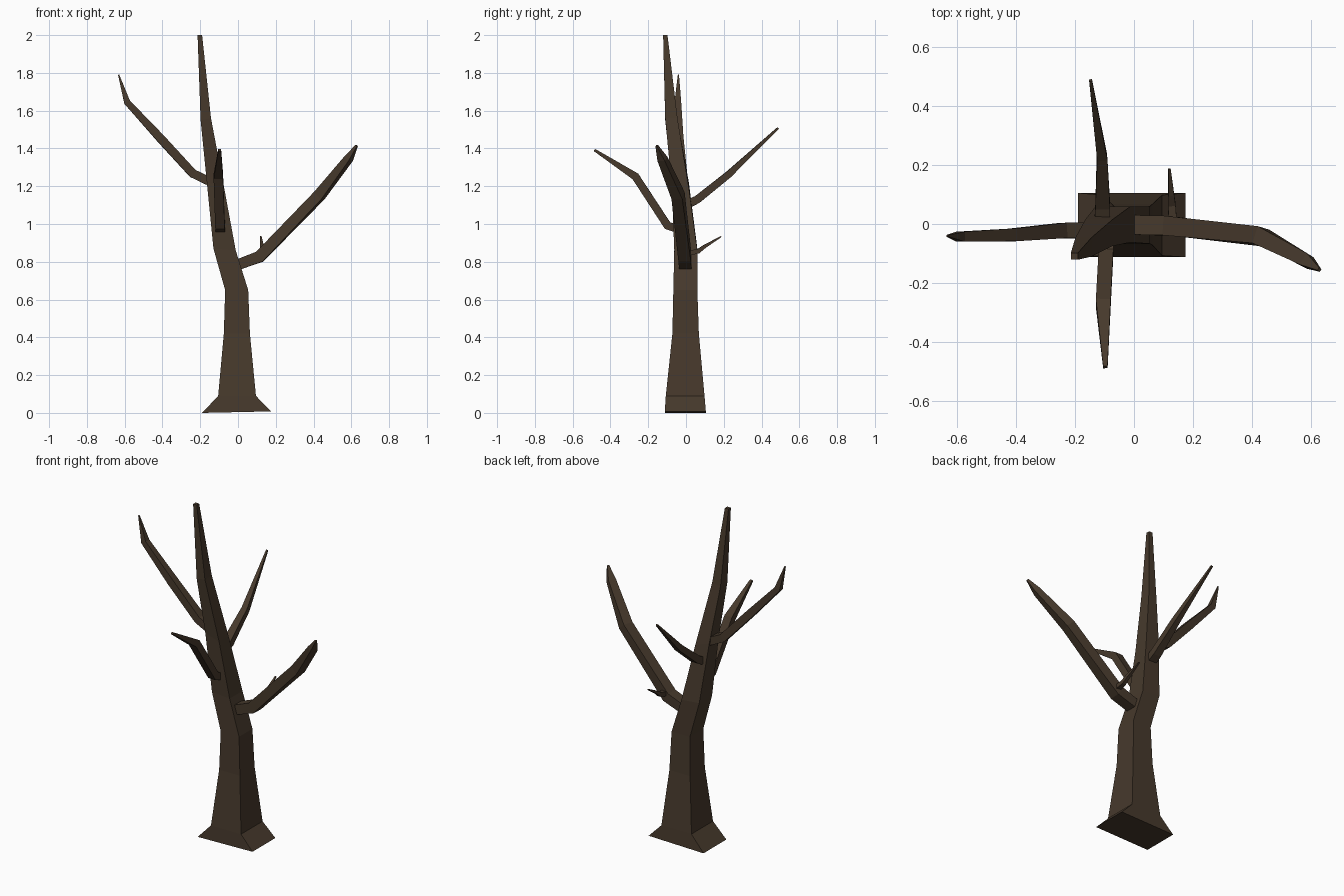
import bpy, bmesh
from mathutils import Vector

bark = bpy.data.materials.new("bark")
bark.diffuse_color = (0.062, 0.041, 0.025, 1)


def skin(name, rings):
    """Join four-sided rings into a closed, flat-shaded tube."""
    bm = bmesh.new()
    loops = [[bm.verts.new(p) for p in ring] for ring in rings]
    for a, b in zip(loops, loops[1:]):
        for i in range(4):
            j = (i + 1) % 4
            bm.faces.new((a[i], a[j], b[j], b[i]))
    bm.faces.new(loops[0][::-1])
    bm.faces.new(loops[-1])
    bmesh.ops.recalc_face_normals(bm, faces=bm.faces)
    mesh = bpy.data.meshes.new(name)
    bm.to_mesh(mesh)
    bm.free()
    mesh.materials.append(bark)
    obj = bpy.data.objects.new(name, mesh)
    bpy.context.collection.objects.link(obj)
    return obj


def branch(name, path):
    """Path rows: x, y, z, horizontal width, thickness."""
    pts = [Vector(p[:3]) for p in path]
    rings = []
    for i, p in enumerate(path):
        d_in = (pts[i] - pts[max(i - 1, 0)]).normalized()
        d_out = (pts[min(i + 1, len(pts) - 1)] - pts[i]).normalized()
        t = (d_in + d_out).normalized()
        u = t.cross(Vector((0, 0, 1))).normalized()
        v = u.cross(t)
        u, v = u * p[3] / 2, v * p[4] / 2
        rings.append([pts[i] + u + v, pts[i] - u + v, pts[i] - u - v, pts[i] + u - v])
    return skin(name, rings)


# Trunk: x0, x1, y0, y1, z on the left, z on the right
trunk = [
    (-0.19, 0.175, -0.112, 0.105, 0.0, 0.008),
    (-0.105, 0.095, -0.107, 0.098, 0.09, 0.09),
    (-0.075, 0.063, -0.072, 0.068, 0.42, 0.42),
    (-0.068, 0.054, -0.067, 0.06, 0.65, 0.65),
    (-0.13, -0.012, -0.062, 0.06, 0.87, 0.86),
    (-0.165, -0.073, -0.075, 0.015, 1.22, 1.19),
    (-0.198, -0.143, -0.11, -0.045, 1.55, 1.56),
    (-0.214, -0.19, -0.121, -0.098, 2.0, 2.0),
]
skin("trunk", [[(a, c, zl), (b, c, zr), (b, d, zr), (a, d, zl)]
               for a, b, c, d, zl, zr in trunk])

# Main branches
branch("right_branch", [
    (0.0, -0.003, 0.785, 0.066, 0.056), (0.115, -0.006, 0.827, 0.066, 0.062),
    (0.43, -0.042, 1.15, 0.06, 0.056), (0.585, -0.125, 1.345, 0.045, 0.035),
    (0.628, -0.155, 1.415, 0.01, 0.012)])
branch("left_branch", [
    (-0.13, -0.022, 1.215, 0.056, 0.046), (-0.24, -0.022, 1.268, 0.052, 0.046),
    (-0.41, -0.037, 1.453, 0.044, 0.045), (-0.587, -0.043, 1.645, 0.034, 0.034),
    (-0.632, -0.04, 1.79, 0.006, 0.006)])
branch("front_branch", [
    (-0.095, -0.04, 0.972, 0.05, 0.042), (-0.095, -0.098, 0.992, 0.05, 0.044),
    (-0.104, -0.268, 1.252, 0.05, 0.042), (-0.097, -0.485, 1.392, 0.015, 0.013)])
branch("back_branch", [
    (-0.108, 0.01, 1.105, 0.052, 0.044), (-0.106, 0.06, 1.13, 0.05, 0.042),
    (-0.108, 0.225, 1.262, 0.035, 0.036), (-0.147, 0.487, 1.508, 0.01, 0.01)])

# Small twig on the right branch
branch("twig", [
    (0.13, 0.01, 0.845, 0.03, 0.028), (0.129, 0.065, 0.856, 0.024, 0.024),
    (0.126, 0.1, 0.882, 0.02, 0.018), (0.12, 0.187, 0.934, 0.008, 0.006)])
